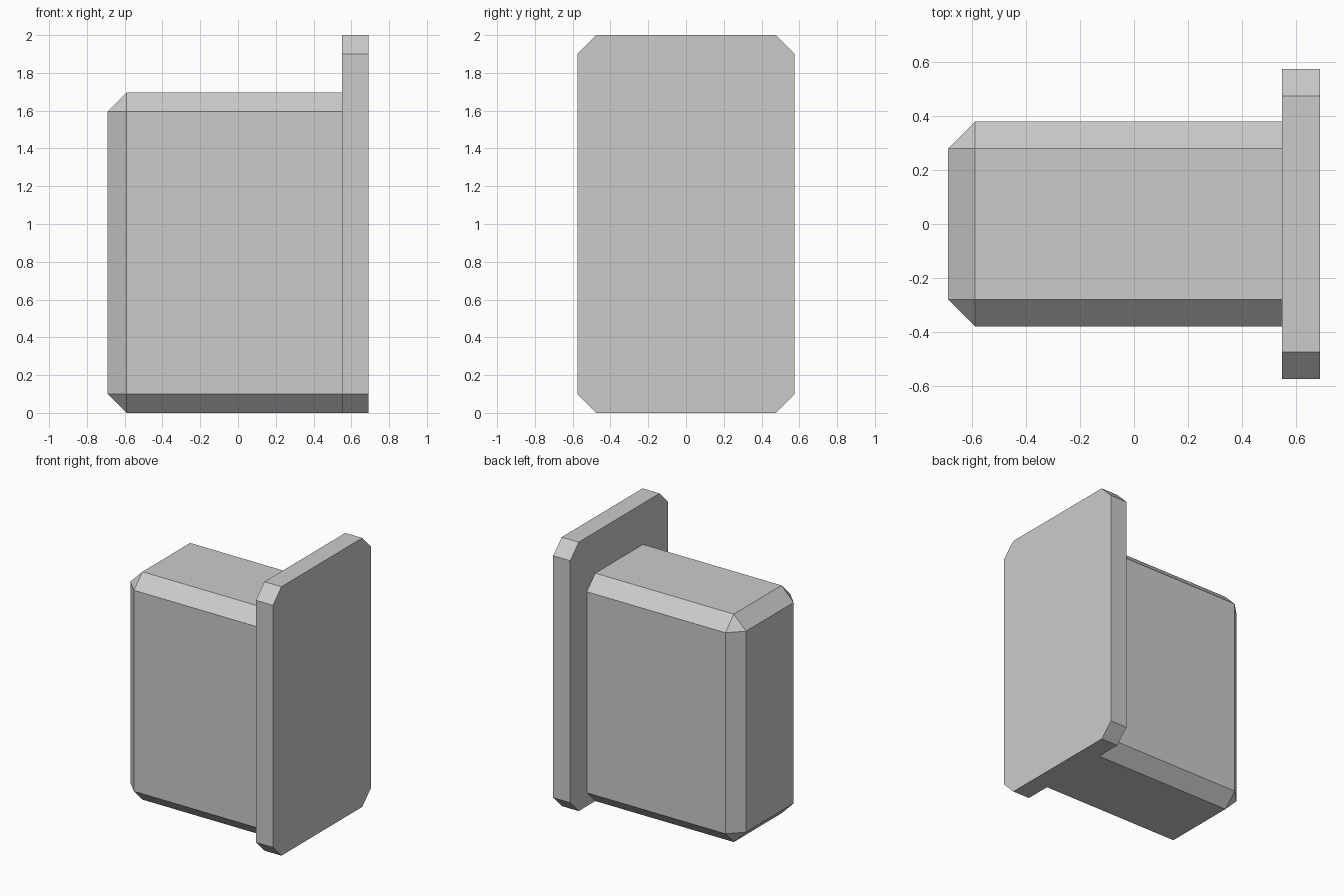
import bpy
import bmesh
from mathutils import Vector

cube = bpy.data.objects.get("Cube")
if cube:
    bpy.data.objects.remove(cube, do_unlink=True)

CHAMFER = 0.1
HALF_X = 0.69
PLATE_X = 0.55

grey = bpy.data.materials.new("plain_grey")
grey.use_nodes = True
colour = (0.6, 0.6, 0.6, 1.0)
grey.diffuse_color = colour
grey.node_tree.nodes["Principled BSDF"].inputs["Base Color"].default_value = colour


def chamfered_box(name, low, high, keep_edge):
    """Box between two corners, chamfered on the edges chosen by keep_edge."""
    low, high = Vector(low), Vector(high)
    bm = bmesh.new()
    bmesh.ops.create_cube(bm, size=1)
    for v in bm.verts:
        v.co = (low + high) / 2 + v.co * (high - low)
    edges = [e for e in bm.edges if keep_edge(*(v.co for v in e.verts))]
    bmesh.ops.bevel(bm, geom=edges, offset=CHAMFER, offset_type='OFFSET',
                    segments=1, profile=0.5, affect='EDGES')
    bmesh.ops.recalc_face_normals(bm, faces=bm.faces)
    mesh = bpy.data.meshes.new(name)
    bm.to_mesh(mesh)
    bm.free()
    mesh.materials.append(grey)
    obj = bpy.data.objects.new(name, mesh)
    bpy.context.collection.objects.link(obj)
    return obj


# Main block: every edge chamfered except those meeting the plate
chamfered_box("main_block", (-HALF_X, -0.38, 0), (PLATE_X, 0.38, 1.695),
              lambda a, b: min(a.x, b.x) < 0)

# End plate: only the four corner edges running through its thickness
chamfered_box("end_plate", (PLATE_X, -0.575, 0), (HALF_X, 0.575, 2),
              lambda a, b: abs(a.x - b.x) > 0.01)
